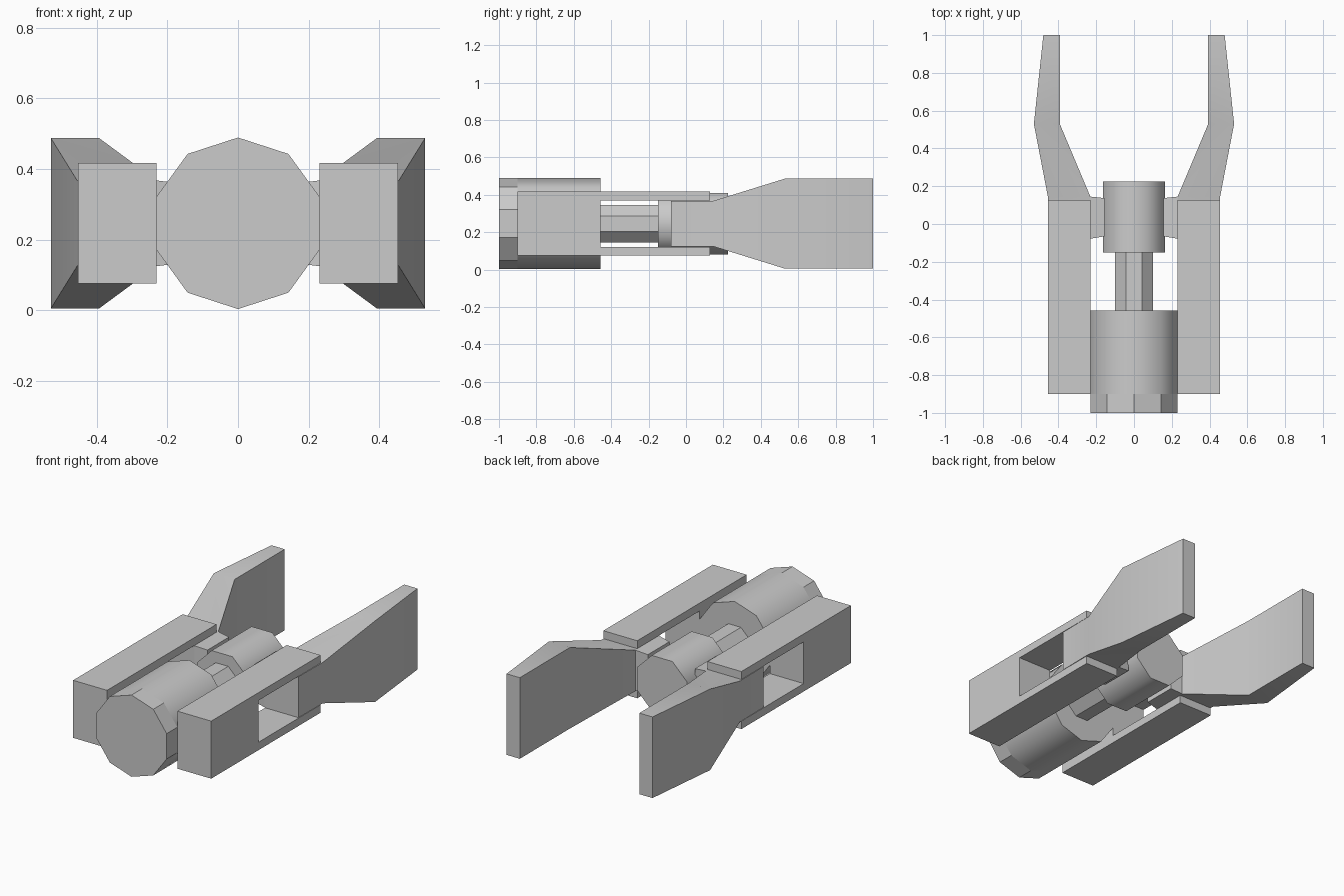
import bpy, bmesh
from math import pi, sin, cos, radians

if "Cube" in bpy.data.objects:
    bpy.data.objects.remove(bpy.data.objects["Cube"])

CZ = 0.246  # height of the centre axis


def make(name, rings, start=True, end=True, smooth=None, mirror=False):
    """Skin a series of equal-length point rings, optionally capped."""
    bm = bmesh.new()
    loops = [[bm.verts.new(p) for p in r] for r in rings]
    n = len(loops[0])
    for a, b in zip(loops, loops[1:]):
        for i in range(n):
            j = (i + 1) % n
            bm.faces.new((a[i], a[j], b[j], b[i]))
    if start:
        bm.faces.new(loops[0][::-1])
    if end:
        bm.faces.new(loops[-1])
    if start and end:
        bmesh.ops.recalc_face_normals(bm, faces=bm.faces[:])
    me = bpy.data.meshes.new(name)
    bm.to_mesh(me)
    bm.free()
    ob = bpy.data.objects.new(name, me)
    bpy.context.collection.objects.link(ob)
    if mirror:
        ob.modifiers.new("mirror", 'MIRROR').use_axis[0] = True
    if smooth:
        bpy.ops.object.select_all(action='DESELECT')
        ob.select_set(True)
        bpy.context.view_layer.objects.active = ob
        bpy.ops.object.shade_smooth_by_angle(angle=radians(smooth))
    return ob


def circle(y, r, n, phase=0.0):
    # first point at the top, turning so that skinned faces point outward
    return [(r * sin(phase + 2 * pi * i / n), y, CZ + r * cos(phase + 2 * pi * i / n))
            for i in range(n)][::-1]


def rect(y, x0, x1, h):
    return [(x0, y, CZ - h), (x1, y, CZ - h), (x1, y, CZ + h), (x0, y, CZ + h)][::-1]


# Ten-sided barrel: faceted front collar, smooth body
make("barrel_collar", [circle(-1.0, 0.243, 10), circle(-0.9, 0.243, 10)], end=False)
make("barrel", [circle(-0.9, 0.243, 10), circle(-0.457, 0.243, 10)], start=False, smooth=60)

# Eight-sided piston rod and head
make("piston_rod", [circle(-0.457, 0.108, 8, pi / 8), circle(-0.15, 0.108, 8, pi / 8)])
make("piston_head", [circle(-0.15, 0.178, 8, pi / 8), circle(0.225, 0.178, 8, pi / 8)], smooth=60)

# Side bars: fork profile extruded sideways
fork = [(-0.9, -0.171), (0.128, -0.171), (0.128, -0.124), (-0.457, -0.124),
        (-0.457, 0.124), (0.128, 0.124), (0.128, 0.171), (-0.9, 0.171)]
make("side_bar", [[(x, y, CZ + z) for y, z in fork] for x in (0.231, 0.454)], mirror=True)

# Jaws flare from a pivot block in the fork to a tall blade
make("jaw", [rect(-0.08, 0.231, 0.453, 0.1215), rect(0.145, 0.231, 0.456, 0.1215),
             rect(0.53, 0.393, 0.53, 0.241), rect(1.0, 0.393, 0.48, 0.241)],
     smooth=40, mirror=True)

# Tapered lugs joining jaws to the piston head
make("jaw_lug", [[(x, y0, CZ - h), (x, y1, CZ - h), (x, y1, CZ + h), (x, y0, CZ + h)]
                 for x, y0, y1, h in ((0.155, -0.065, 0.137, 0.112), (0.231, -0.078, 0.145, 0.1215))],
     mirror=True)
